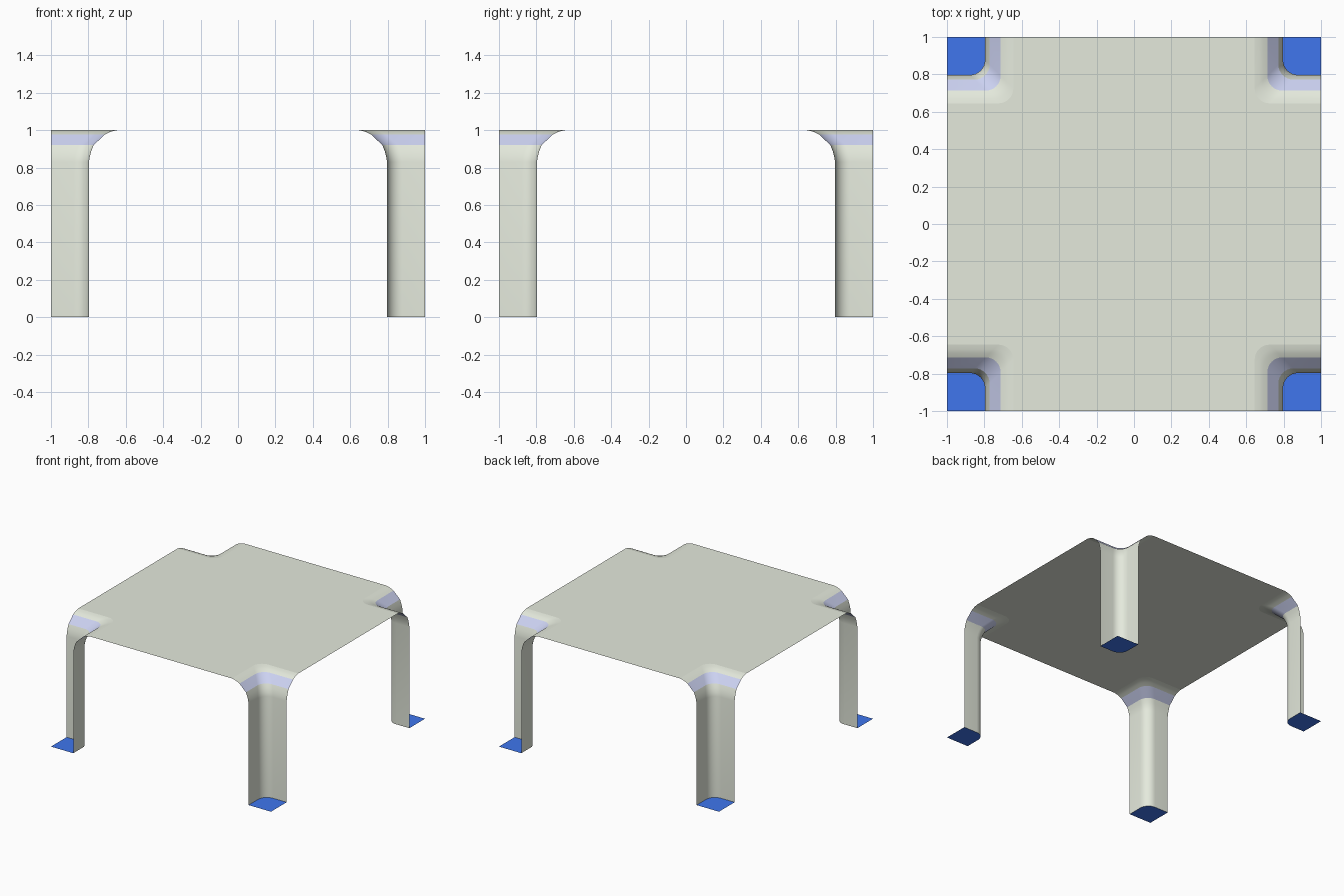
import bpy, bmesh
from math import sin, cos, pi

if "Cube" in bpy.data.objects:
    bpy.data.objects.remove(bpy.data.objects["Cube"])

R, SEG = 0.08, 8          # rounding of the leg's inner corner
# leg profile, bottom to top: (inner wall position, height)
PROFILE = [(0.797, 0.0), (0.797, 0.83), (0.792, 0.86), (0.784, 0.89), (0.772, 0.92),
           (0.713, 0.976), (0.69, 0.988), (0.67, 0.995), (0.645, 1.0)]
BAND = 4                  # profile row where the coloured band starts
CORNERS = [(1, 1), (-1, 1), (-1, -1), (1, -1)]


def material(name, rgb):
    m = bpy.data.materials.new(name)
    m.diffuse_color = (*rgb, 1)
    m.use_nodes = True
    m.node_tree.nodes["Principled BSDF"].inputs["Base Color"].default_value = m.diffuse_color
    return m


def section(c, z, corner):
    """L-shaped path with a rounded inner corner, counter-clockwise round the table."""
    m = c + R
    pts = [(1, c)]
    pts += [(m - R * sin(a), m - R * cos(a)) for a in (i * pi / 2 / SEG for i in range(SEG + 1))]
    pts += [(c, 1)]
    sx, sy = corner
    if sx * sy < 0:
        pts.reverse()
    return [(sx * x, sy * y, z) for x, y in pts]


def make_object(name, bm, mat):
    bmesh.ops.remove_doubles(bm, verts=bm.verts, dist=1e-5)
    me = bpy.data.meshes.new(name)
    bm.to_mesh(me)
    bm.free()
    me.materials.append(mat)
    ob = bpy.data.objects.new(name, me)
    bpy.context.collection.objects.link(ob)
    bpy.context.view_layer.objects.active = ob
    ob.select_set(True)
    bpy.ops.object.shade_smooth_by_angle(angle=pi / 6)
    ob.select_set(False)
    return ob


def sweep(bm, rows, corner):
    """Skin neighbouring sections into quads."""
    loops = [[bm.verts.new(p) for p in section(c, z, corner)] for c, z in rows]
    for a, b in zip(loops, loops[1:]):
        for i in range(len(a) - 1):
            bm.faces.new((a[i], b[i], b[i + 1], a[i + 1]))


shell = material("shell", (0.78, 0.82, 0.72))
band_mat = material("band", (0.60, 0.64, 0.88))
foot_mat = material("foot", (0.05, 0.18, 0.85))

# top sheet with the legs flowing out of its four notched corners
bm = bmesh.new()
for k in CORNERS:
    sweep(bm, PROFILE[:BAND + 1], k)
    sweep(bm, PROFILE[BAND + 1:], k)
outline = [p for k in CORNERS for p in section(*PROFILE[-1], k)]
bm.faces.new([bm.verts.new(p) for p in outline])
make_object("table_shell", bm, shell)

# coloured band across each bend
bm = bmesh.new()
for k in CORNERS:
    sweep(bm, PROFILE[BAND:BAND + 2], k)
make_object("leg_bands", bm, band_mat)

# flat foot plates in the outer corners
bm = bmesh.new()
for sx, sy in CORNERS:
    pts = section(*PROFILE[0], (sx, sy)) + [(sx, sy, 0)]
    f = bm.faces.new([bm.verts.new(p) for p in pts])
    f.normal_update()
    if f.normal.z < 0:
        f.normal_flip()
make_object("foot_plates", bm, foot_mat)
